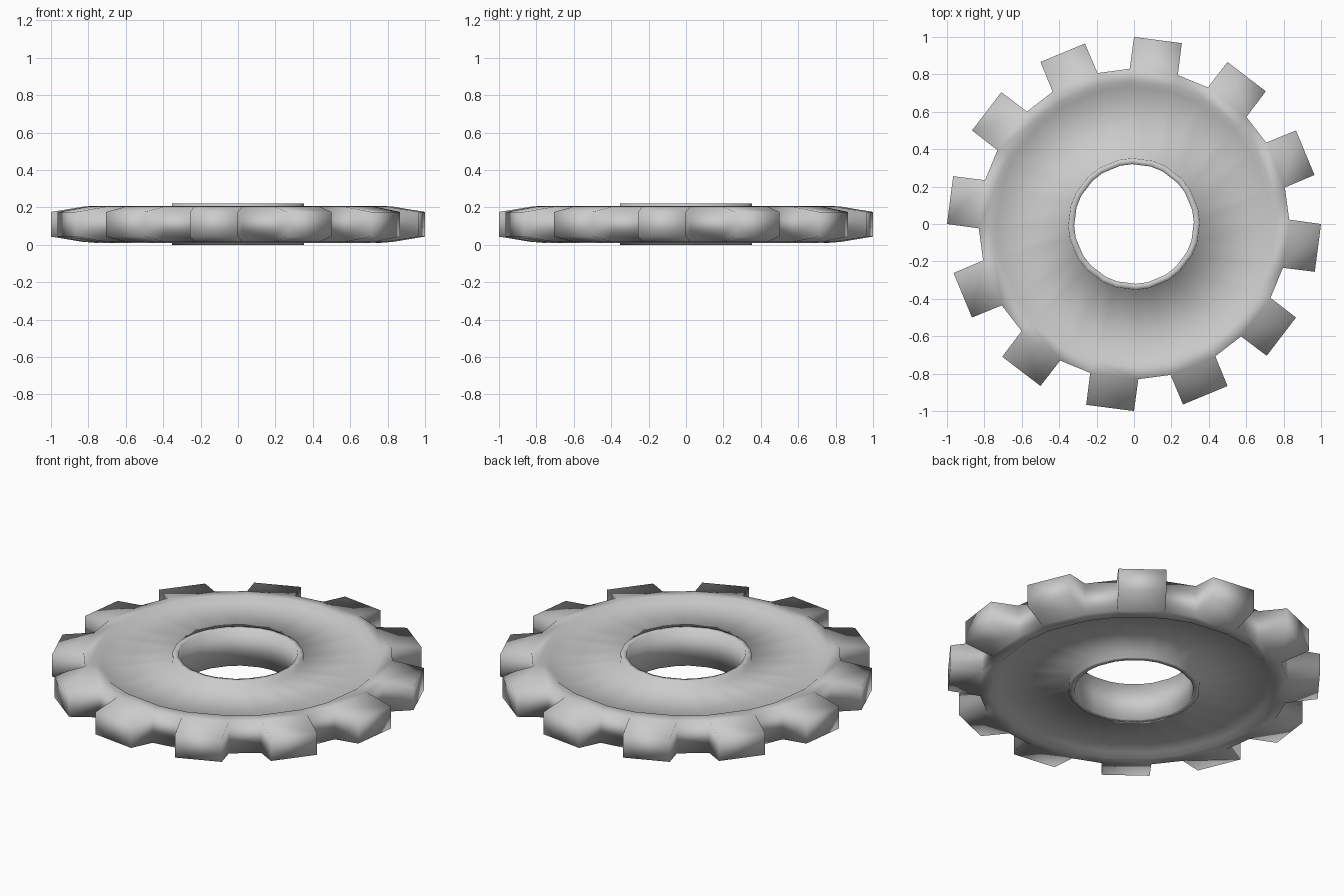
import bpy, bmesh
from math import radians, sin, cos

if "Cube" in bpy.data.objects:
    bpy.data.objects.remove(bpy.data.objects["Cube"])

TEETH, MID = 12, 0.11
CENTRE, BASE_HALF, TIP_HALF = 82.6, 9.0, 7.4
ROOT_R, ROOT_H, TIP_R, TIP_H = 0.83, 0.094, 1.0, 0.066

# Half profile of the wheel (radius, height from mid-plane), hole to tooth root
PROFILE = [(0.32, 0.11), (0.352, 0.11), (0.356, 0.075), (0.735, 0.075),
           (0.765, 0.099), (ROOT_R, ROOT_H)]

bm = bmesh.new()


def ring(r, z, half):
    """Two vertices per tooth, at either side of each tooth."""
    verts = []
    for k in range(TEETH):
        for s in (-1, 1):
            a = radians(CENTRE + 360 / TEETH * k + s * half)
            verts.append(bm.verts.new((r * cos(a), r * sin(a), MID + z)))
    return verts


# Closed loop of rings: top from hole to root, then underside back to the hole
loop = [ring(r, z, BASE_HALF) for r, z in PROFILE]
loop += [ring(r, -z, BASE_HALF) for r, z in reversed(PROFILE)]
n = 2 * TEETH
root_top = len(PROFILE) - 1
for i, a in enumerate(loop):
    b = loop[(i + 1) % len(loop)]
    for j in range(n):
        if i == root_top and j % 2 == 0:
            continue  # a tooth opens here
        k = (j + 1) % n
        bm.faces.new((a[j], a[k], b[k], b[j]))

# Tapered teeth on the open root spans
tops, bots = loop[root_top], loop[root_top + 1]
tip_top, tip_bot = ring(TIP_R, TIP_H, TIP_HALF), ring(TIP_R, -TIP_H, TIP_HALF)
for j in range(0, n, 2):
    root = [tops[j], tops[j + 1], bots[j + 1], bots[j]]
    tip = [tip_top[j], tip_top[j + 1], tip_bot[j + 1], tip_bot[j]]
    for i in range(4):
        k = (i + 1) % 4
        bm.faces.new((root[i], root[k], tip[k], tip[i]))
    bm.faces.new(tip)

bmesh.ops.recalc_face_normals(bm, faces=bm.faces)
for f in bm.faces:
    f.smooth = True
mesh = bpy.data.meshes.new("gear_wheel")
bm.to_mesh(mesh)
bm.free()
gear = bpy.data.objects.new("gear_wheel", mesh)
bpy.context.collection.objects.link(gear)
